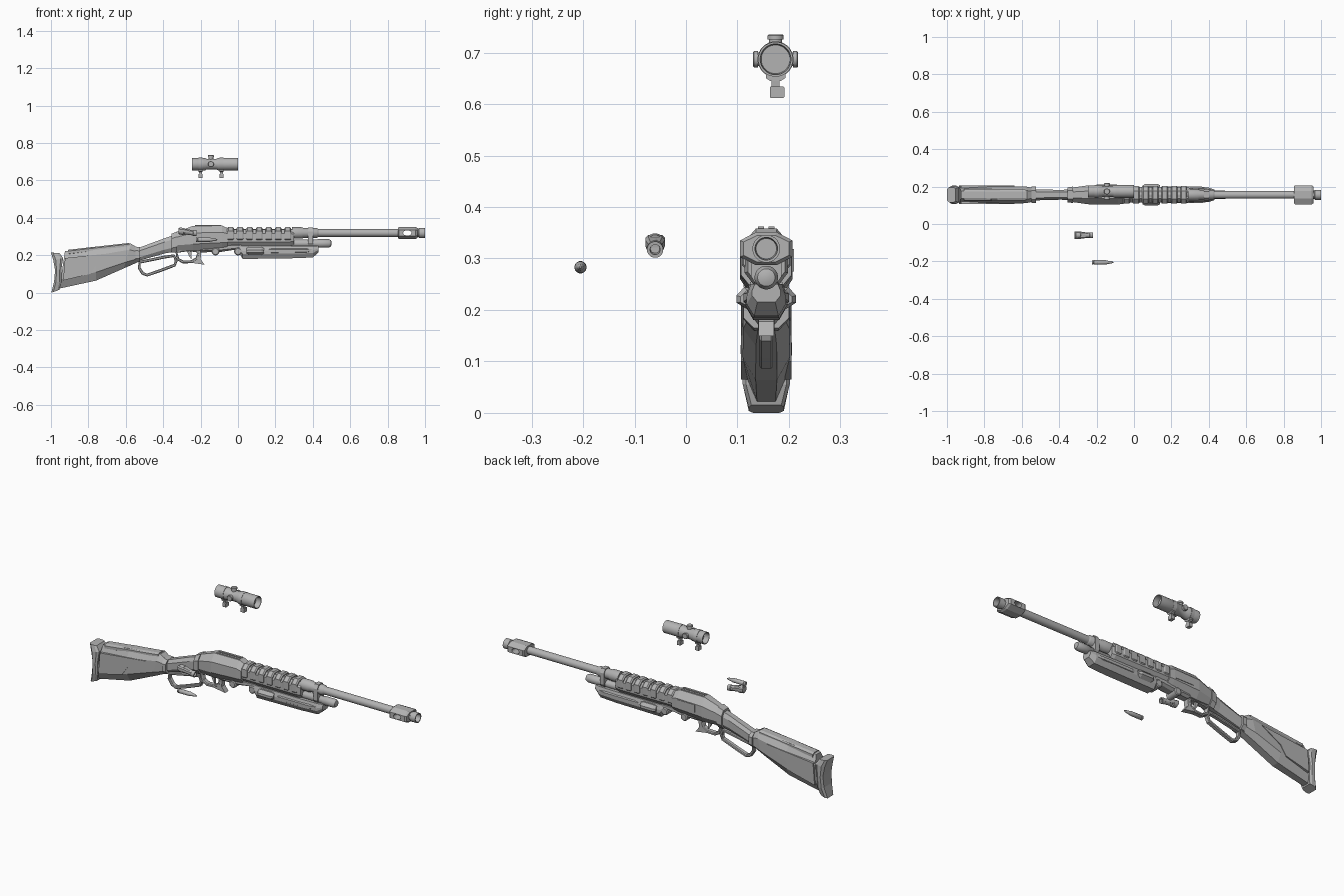
import bpy, bmesh, math
from mathutils import Vector

if "Cube" in bpy.data.objects:
    bpy.data.objects.remove(bpy.data.objects["Cube"])

steel = bpy.data.materials.new("plain_grey")
steel.use_nodes = True
GREY = (0.45, 0.45, 0.45, 1)
steel.diffuse_color = GREY
steel.node_tree.nodes["Principled BSDF"].inputs["Base Color"].default_value = GREY

MID = 0.156        # centre plane of the rifle
BORE = 0.319       # barrel height
TUBE = 0.263       # magazine tube height
SCOPE_Y, SCOPE_Z = 0.174, 0.687


def finish(name, bm, loc=(0, 0, 0), rot=(0, 0, 0), smooth=False):
    bmesh.ops.recalc_face_normals(bm, faces=bm.faces)
    mesh = bpy.data.meshes.new(name)
    bm.to_mesh(mesh)
    bm.free()
    mesh.materials.append(steel)
    ob = bpy.data.objects.new(name, mesh)
    bpy.context.collection.objects.link(ob)
    ob.location, ob.rotation_euler = loc, rot
    if smooth:
        bpy.ops.object.select_all(action='DESELECT')
        ob.select_set(True)
        bpy.context.view_layer.objects.active = ob
        bpy.ops.object.shade_smooth_by_angle(angle=math.radians(35))
    return ob


def bridge(bm, rings, closed=False):
    n = len(rings[0])
    pairs = list(zip(rings, rings[1:]))
    if closed:
        pairs.append((rings[-1], rings[0]))
    else:
        bm.faces.new(rings[0])
        bm.faces.new(rings[-1])
    for a, b in pairs:
        for i in range(n):
            j = (i + 1) % n
            bm.faces.new((a[i], a[j], b[j], b[i]))


def loft(name, stations, top=0.55, bottom=0.55, cut=0.25, closed=False, y=MID):
    """Eight-sided sections between a top (x, z) and a bottom (x, z) point."""
    bm = bmesh.new()
    rings = []
    for a, b, hw in stations:
        a, b = Vector(a), Vector(b)
        half = [(top, 0), (1, cut), (1, 1 - cut), (bottom, 1)]
        outline = half + [(-u, v) for u, v in reversed(half)]
        ring = []
        for u, v in outline:
            p = a.lerp(b, v)
            ring.append(bm.verts.new((p.x, y + u * hw, p.y)))
        rings.append(ring)
    bridge(bm, rings, closed)
    return finish(name, bm)


def bar(name, sections, **kw):
    """Upright sections given as x, low z, high z, half width."""
    return loft(name, [((x, hi), (x, lo), hw) for x, lo, hi, hw in sections], **kw)


def lathe(name, profile, loc, rot=(0, 0, 0), sides=24):
    """Turned part along x from (x, radius) pairs."""
    bm = bmesh.new()
    turn = [2 * math.pi * (i + 0.5) / sides for i in range(sides)]
    bridge(bm, [[bm.verts.new((x, r * math.cos(t), r * math.sin(t))) for t in turn]
                for x, r in profile])
    return finish(name, bm, loc, rot, True)


def strap(name, pts, thick, hw):
    """Closed flat band that follows a counterclockwise side outline."""
    pts = [Vector(p) for p in pts]
    st = []
    for i, p in enumerate(pts):
        t = (pts[(i + 1) % len(pts)] - pts[i - 1]).normalized()
        st.append((p, p + Vector((-t.y, t.x)) * thick, hw))
    return loft(name, st, top=0.7, bottom=0.7, closed=True)


def slab(name, pts, hw, y=MID):
    """Side outline given thickness across y."""
    bm = bmesh.new()
    bridge(bm, [[bm.verts.new((x, y + s * hw, z)) for x, z in pts] for s in (-1, 1)])
    return finish(name, bm)


# Stock and butt pad
loft("stock", [((-.925, .222), (-.955, .022), .040), ((-.76, .244), (-.76, .064), .046),
               ((-.572, .262), (-.61, .130), .045), ((-.535, .238), (-.535, .163), .036)],
     top=.5, bottom=.45)
loft("butt_pad", [((-1, .214), (-.955, .212), .040), ((-.988, .175), (-.935, .185), .048),
                  ((-.978, .12), (-.945, .12), .050), ((-.983, .06), (-.945, .055), .046),
                  ((-.998, 0), (-.955, .015), .034)], top=.75, bottom=.85)
slab("stock_side_panel", [(-.925, .185), (-.64, .215), (-.755, .150), (-.79, .100), (-.935, .065)], .049)
loft("cheek_rest", [((-.91, .229), (-.91, .20), .030), ((-.58, .266), (-.58, .24), .030)])
bar("stock_collar", [(-.547, .16, .246, .044), (-.525, .165, .243, .044)])

# Grip neck
bar("neck", [(-.54, .168, .236, .030), (-.39, .21, .292, .026), (-.31, .225, .318, .032)])
bar("neck_collar", [(-.355, .213, .315, .040), (-.325, .217, .327, .044)])

# Receiver with top strips, pins and side port
bar("receiver", [(-.335, .225, .322, .038), (-.24, .222, .357, .051), (-.085, .232, .358, .051),
                 (-.055, .238, .345, .049)], top=.4, bottom=.5, cut=.28)
bar("lower_receiver", [(-.20, .215, .26, .03), (-.09, .218, .26, .032), (.02, .235, .26, .032)])
for s in (-1, 1):
    slab("receiver_top_strip", [(-.23, .35), (-.09, .35), (-.09, .362), (-.23, .361)], .006, MID + s * .010)
slab("ejection_port_cover", [(-.20, .275), (-.09, .275), (-.09, .318), (-.20, .318)], .004, MID + .050)
for x in (-.12, 0):
    lathe("link_pin", [(-.036, .016), (-.032, .021), (.032, .021), (.036, .016)],
          (x, MID, .220), (0, 0, math.pi / 2), 16)

# Ribbed handguard
bar("handguard", [(-.06, .25, .338, .042), (.28, .25, .338, .042), (.30, .255, .332, .036)],
    top=.5, bottom=.6)
for i in range(7):
    x = -.04 + i * .051
    bar("handguard_rib", [(x - .018, .27, .344, .044), (x - .012, .265, .350, .047),
                          (x + .012, .265, .350, .047), (x + .018, .27, .344, .044)], top=.45)

# Barrel, magazine tube and their band
lathe("barrel", [(-.06, .021), (.87, .021)], (0, MID, BORE))
lathe("barrel_sleeve", [(.29, .031), (.34, .031), (.35, .027), (.42, .027), (.43, .021)], (0, MID, BORE))
lathe("magazine_tube", [(-.02, .020), (.42, .020), (.425, .023), (.485, .023), (.497, .017), (.5, .008)],
      (0, MID, TUBE))
bar("barrel_band", [(.375, .245, .349, .030), (.40, .245, .349, .030)], cut=.2)

# Muzzle block with a port through both sides
block = bar("muzzle_block", [(.855, .291, .347, .046), (.862, .287, .351, .051),
                             (.950, .287, .351, .051), (.960, .293, .345, .044)], top=.4, bottom=.4)
port = lathe("port_cutter", [(-.1, .014), (.1, .014)], (.905, MID, BORE), (0, 0, math.pi / 2))
port.scale.y = 1.6
port.hide_render = True
port.hide_viewport = True
port.display_type = 'WIRE'
cut = block.modifiers.new("port", 'BOOLEAN')
cut.object, cut.solver = port, 'EXACT'
lathe("muzzle_tip", [(.95, .023), (.965, .023), (.968, .027), (1, .027), (1, .022), (.97, .020)],
      (0, MID, BORE))

# Pump grip
bar("pump", [(0, .225, .25, .030), (.025, .180, .25, .040), (.30, .184, .25, .041),
             (.40, .188, .25, .038), (.43, .215, .25, .028)], top=.8, bottom=.62, cut=.38)
bar("pump_side_ridge", [(.16, .205, .24, .040), (.18, .203, .243, .044),
                        (.36, .205, .243, .044), (.40, .215, .24, .036)], cut=.3)
bar("pump_hand_pad", [(.045, .203, .238, .050), (.06, .198, .244, .058),
                      (.125, .198, .244, .058), (.14, .203, .238, .050)], top=.75, cut=.35)

# Lever loop, trigger guard and trigger
strap("lever_loop", [(-.530, .170), (-.536, .130), (-.515, .097), (-.485, .086), (-.42, .108),
                     (-.335, .140), (-.322, .17), (-.34, .205), (-.40, .197)], .016, .013)
strap("trigger_guard", [(-.335, .225), (-.328, .175), (-.295, .156), (-.245, .158), (-.212, .18),
                        (-.205, .225), (-.26, .238)], .016, .016)
slab("guard_spur", [(-.25, .160), (-.178, .149), (-.200, .178), (-.195, .235), (-.218, .235), (-.218, .185)], .015)
slab("trigger", [(-.275, .230), (-.262, .195), (-.248, .178), (-.250, .200), (-.248, .230)], .006)

# Scope with turrets and mounts
lathe("scope_tube", [(-.215, .027), (-.245, .029), (-.245, .033), (-.175, .033), (-.168, .029),
                     (-.115, .029), (-.105, .034), (0, .034), (0, .030), (-.03, .028)],
      (0, SCOPE_Y, SCOPE_Z))
KNOB = [(0, .013), (.034, .013), (.034, .016), (.042, .016), (.044, .014)]
for name, rot, lift in (("top_turret", (0, -math.pi / 2, 0), .004),
                        ("left_turret", (0, 0, math.pi / 2), 0), ("right_turret", (0, 0, -math.pi / 2), 0)):
    lathe(name, KNOB, (-.145, SCOPE_Y, SCOPE_Z + lift), rot, 16)
for x in (-.20, -.088):
    lathe("scope_ring", [(-.010, .035), (.010, .035)], (x, SCOPE_Y, SCOPE_Z))
    bar("mount_neck", [(x - .010, .645, .668, .019), (x + .010, .645, .668, .019)], y=SCOPE_Y)
    slab("mount_stem", [(x - .006, .625), (x + .006, .625), (x + .008, .65), (x - .008, .65)], .008, SCOPE_Y)
    bar("mount_foot", [(x - .010, .612, .634, .014), (x + .010, .612, .634, .014)],
        top=.9, bottom=.9, cut=.1, y=SCOPE_Y + .003)

# Loose round and loose bolt
lathe("loose_round", [(-.225, .010), (-.222, .012), (-.217, .012), (-.215, .010), (-.212, .012),
                      (-.15, .0115), (-.14, .009), (-.12, .006), (-.11, .002)], (0, -.205, .283), sides=16)
TILT = (0, math.radians(8), 0)
lathe("loose_bolt_body", [(-.048, .014), (-.044, .019), (-.02, .019), (-.016, .015), (.03, .014),
                          (.032, .016), (.05, .016), (.05, .010), (.035, .009)], (-.27, -.06, .324), TILT, 16)
bar("loose_bolt_block", [(-.318, .322, .346, .019), (-.285, .318, .342, .019), (-.235, .312, .330, .012)],
    top=.7, bottom=.8, y=-.06)
